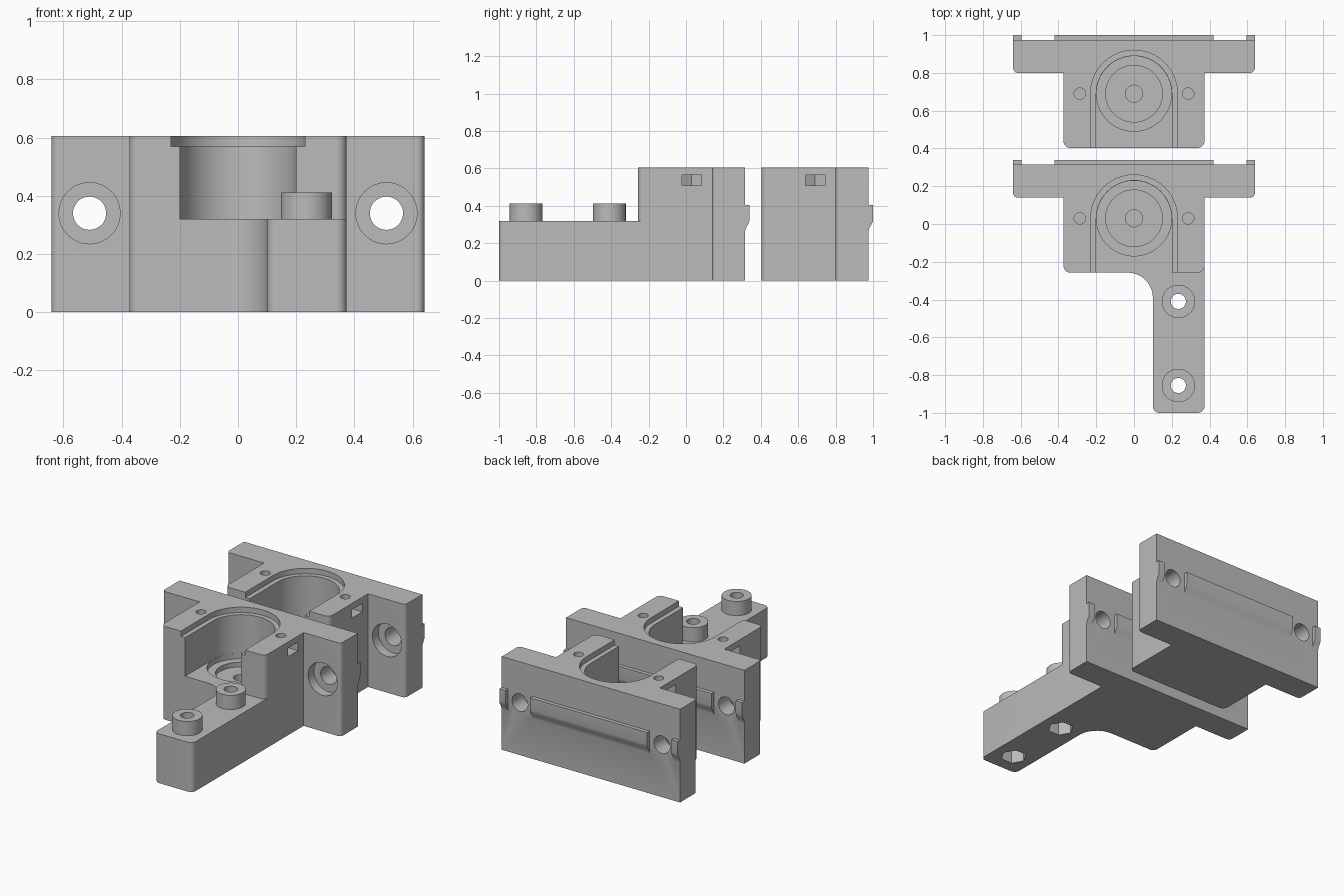
import bpy, bmesh, math
from mathutils import Vector

if "Cube" in bpy.data.objects:
    bpy.data.objects.remove(bpy.data.objects["Cube"])

grey = bpy.data.materials.new("plain_grey")
grey.use_nodes = True
grey.diffuse_color = (0.5, 0.5, 0.5, 1)
grey.node_tree.nodes["Principled BSDF"].inputs["Base Color"].default_value = (0.5, 0.5, 0.5, 1)

TOP, FLOOR, HOLE_X = 0.605, 0.32, 0.51
HALF_BODY, HALF_FLANGE = 0.373, 0.64


def rounded(corners, steps=10):
    """Outline from (x, y, radius) corners, each square corner filleted."""
    out = []
    for i, (x, y, r) in enumerate(corners):
        p = Vector((x, y))
        if not r:
            out.append(p)
            continue
        a = (Vector(corners[i - 1][:2]) - p).normalized()
        b = (Vector(corners[(i + 1) % len(corners)][:2]) - p).normalized()
        for k in range(steps + 1):
            t = k / steps * math.pi / 2
            out.append(p + r * (a * (1 - math.sin(t)) + b * (1 - math.cos(t))))
    return out


def circle(x, y, r, sides=64):
    return [(x + r * math.cos(k * math.tau / sides), y + r * math.sin(k * math.tau / sides))
            for k in range(sides)]


def channel(cy, r, front):
    """U-shaped outline, round at the back and open to the front."""
    arc = [(r * math.cos(k * math.pi / 32), cy + r * math.sin(k * math.pi / 32)) for k in range(33)]
    return arc + [(-r, front), (r, front)]


def prism(name, outline, lo, hi, axis="Z"):
    place = {"Z": lambda u, v, w: (u, v, w),
             "Y": lambda u, v, w: (u, w, v),
             "X": lambda u, v, w: (w, u, v)}[axis]
    bm = bmesh.new()
    rings = [[bm.verts.new(place(u, v, w)) for u, v in outline] for w in (lo, hi)]
    bm.faces.new(rings[0])
    bm.faces.new(rings[1])
    n = len(outline)
    for i in range(n):
        j = (i + 1) % n
        bm.faces.new((rings[0][i], rings[0][j], rings[1][j], rings[1][i]))
    bmesh.ops.recalc_face_normals(bm, faces=bm.faces)
    mesh = bpy.data.meshes.new(name)
    bm.to_mesh(mesh)
    bm.free()
    mesh.materials.append(grey)
    obj = bpy.data.objects.new(name, mesh)
    bpy.context.collection.objects.link(obj)
    return obj


def combine(obj, tool, operation):
    """Apply a boolean and remove the tool object."""
    mod = obj.modifiers.new("boolean", "BOOLEAN")
    mod.operation, mod.solver, mod.object = operation, "EXACT", tool
    bpy.context.view_layer.objects.active = obj
    bpy.ops.object.modifier_apply(modifier=mod.name)
    bpy.data.objects.remove(tool)


def cut(obj, outline, lo, hi, axis="Z"):
    combine(obj, prism("cutter", outline, lo, hi, axis), "DIFFERENCE")


def add(obj, outline, lo, hi, axis="Z"):
    combine(obj, prism("addition", outline, lo, hi, axis), "UNION")


def bracket(name, cy):
    """T-shaped block; cy is the y of the round pocket's centre."""
    front, step, back = cy - 0.287, cy + 0.11, cy + 0.285
    half = [(HALF_BODY, front, 0.035), (HALF_BODY, step, 0),
            (HALF_FLANGE, step, 0.025), (HALF_FLANGE, back, 0)]
    other = [(-x, y, r) for x, y, r in reversed(half)]
    obj = prism(name, rounded(half + other), 0, TOP)

    # open pocket with a lip, stepped round seat and centre bore
    cut(obj, channel(cy, 0.2, front - 0.1), FLOOR, TOP + 0.1)
    cut(obj, channel(cy, 0.23, front - 0.1), 0.57, TOP + 0.1)
    cut(obj, circle(0, cy, 0.199), 0.285, FLOOR + 0.05)
    cut(obj, circle(0, cy, 0.15), 0.255, FLOOR)
    cut(obj, circle(0, cy, 0.045, 32), 0.1, FLOOR)

    for s in (-1, 1):
        # lid screw hole with a nut slot from the side
        cut(obj, circle(s * 0.287, cy, 0.03, 32), 0.4, TOP + 0.1)
        slot = [(0.227, cy), (0.257, cy + 0.052), (0.45, cy + 0.052),
                (0.45, cy - 0.052), (0.257, cy - 0.052)]
        cut(obj, [(s * x, y) for x, y in slot], 0.51, 0.565)
        # counterbored flange hole
        cut(obj, circle(s * HOLE_X, 0.34, 0.057, 48), step - 0.1, back + 0.1, "Y")
        cut(obj, circle(s * HOLE_X, 0.34, 0.105), step - 0.1, step + 0.06, "Y")

    # locating rail and end tabs on the back face
    rail = [(back - 0.02, 0.405), (back + 0.025, 0.405), (back + 0.025, 0.325),
            (back + 0.022, 0.31), (back + 0.006, 0.283), (back, 0.262), (back - 0.02, 0.262)]
    for lo, hi in ((-0.42, 0.42), (-HALF_FLANGE, -0.595), (0.595, HALF_FLANGE)):
        add(obj, rail, lo, hi, "X")
    return obj


rear = bracket("rear_bracket", 0.69)
front = bracket("front_bracket", 0.03)

# arm reaching forward from the front bracket
BODY_FRONT = 0.03 - 0.287
arm = [(0.1, -1, 0.035), (HALF_BODY, -1, 0.035), (HALF_BODY, -0.2, 0),
       (-0.15, -0.2, 0), (-0.15, BODY_FRONT, 0), (0.1, BODY_FRONT, 0.135)]
add(front, rounded(arm), 0, FLOOR)

# bosses on the arm, with bolt holes and hexagonal nut pockets below
for y in (-0.41, -0.855):
    add(front, circle(0.235, y, 0.088), FLOOR - 0.02, 0.412)
    cut(front, circle(0.235, y, 0.04, 32), -0.1, 0.5)
    cut(front, circle(0.235, y, 0.078, 6), -0.1, 0.12)

for obj in (rear, front):
    bpy.ops.object.select_all(action="DESELECT")
    obj.select_set(True)
    bpy.context.view_layer.objects.active = obj
    bpy.ops.object.shade_smooth_by_angle(angle=math.radians(30))
